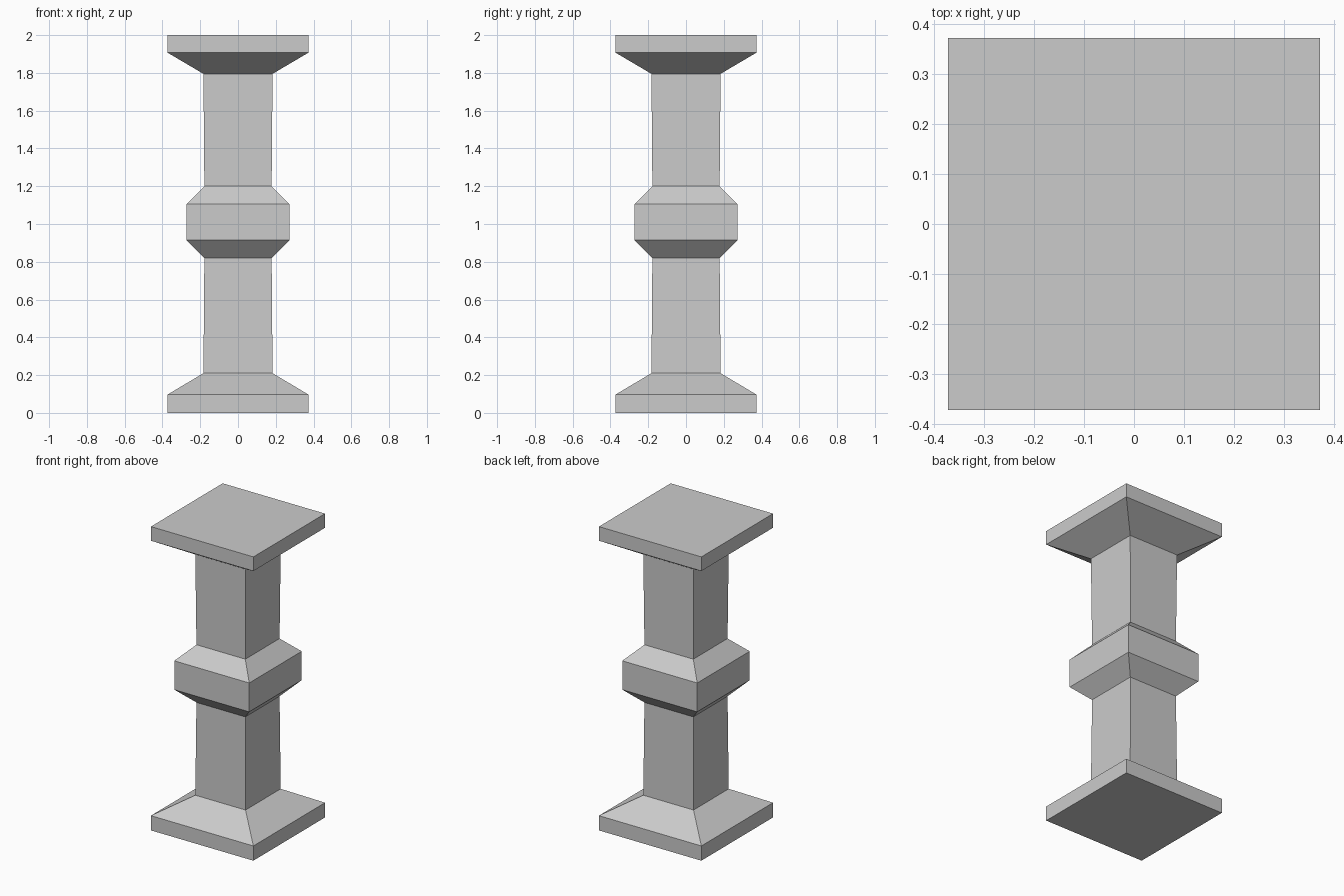
import bpy, bmesh

if "Cube" in bpy.data.objects:
    bpy.data.objects.remove(bpy.data.objects["Cube"])

# Square pillar profile from foot to cap: (half width, height)
PROFILE = [
    (0.373, 0.0), (0.373, 0.097),      # foot slab
    (0.183, 0.21), (0.178, 0.82),      # foot slope and lower shaft
    (0.273, 0.915), (0.273, 1.105),    # middle collar
    (0.178, 1.20), (0.183, 1.795),     # collar slope and upper shaft
    (0.373, 1.907), (0.373, 2.0),      # cap slope and slab
]


def square_loft(name, profile):
    bm = bmesh.new()
    rings = [[bm.verts.new((sx * r, sy * r, z))
              for sx, sy in ((-1, -1), (1, -1), (1, 1), (-1, 1))]
             for r, z in profile]
    for low, high in zip(rings, rings[1:]):
        for i in range(4):
            j = (i + 1) % 4
            bm.faces.new((low[i], low[j], high[j], high[i]))
    bm.faces.new(rings[0][::-1])
    bm.faces.new(rings[-1])
    bmesh.ops.recalc_face_normals(bm, faces=bm.faces)
    mesh = bpy.data.meshes.new(name)
    bm.to_mesh(mesh)
    bm.free()
    obj = bpy.data.objects.new(name, mesh)
    bpy.context.collection.objects.link(obj)
    return obj


square_loft("pillar", PROFILE)
